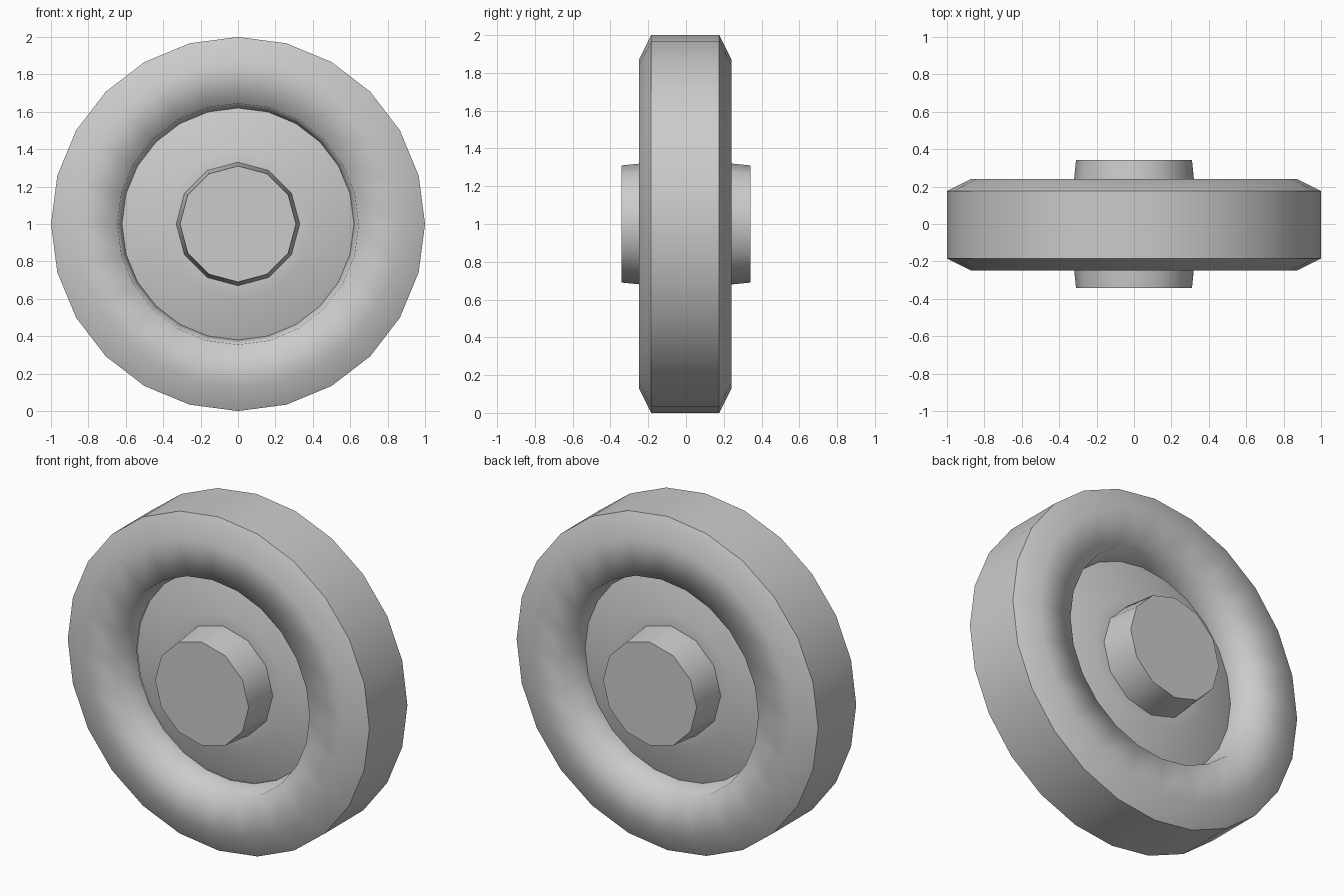
import bpy, bmesh
from math import sin, cos, pi, radians

if "Cube" in bpy.data.objects:
    bpy.data.objects.remove(bpy.data.objects["Cube"])

SIDES = 24


def lathe(name, profile, offset_y=0.0, sharp_rings=(), cap=False):
    """Spin (radius, y, sides) points around the axle; 12-sided rings get flat chords."""
    bm = bmesh.new()
    rings = []
    for r, y, sides in profile:
        ring = []
        for i in range(SIDES):
            k = cos(pi / 12) if sides == 12 and i % 2 else 1.0
            a = 2 * pi * i / SIDES
            ring.append(bm.verts.new((r * k * sin(a), y + offset_y, 1 + r * k * cos(a))))
        rings.append(ring)
    for lo, hi in zip(rings, rings[1:]):
        for i in range(SIDES):
            j = (i + 1) % SIDES
            bm.faces.new((lo[i], lo[j], hi[j], hi[i]))
    if cap:
        bm.faces.new(rings[0])
        bm.faces.new(rings[-1])
    bmesh.ops.recalc_face_normals(bm, faces=bm.faces)
    for f in bm.faces:
        f.smooth = True
    for n in sharp_rings:
        for i in range(SIDES):
            e = bm.edges.get((rings[n][i], rings[n][(i + 1) % SIDES]))
            e.smooth = False
    mesh = bpy.data.meshes.new(name)
    bm.to_mesh(mesh)
    bm.free()
    obj = bpy.data.objects.new(name, mesh)
    bpy.context.collection.objects.link(obj)
    return obj


def both_sides(half):
    return [(r, -y, s) for r, y, s in half] + [(r, y, s) for r, y, s in reversed(half)]


# Tyre: inner wall, lip, sidewall, bevel and tread, with crisp tread edges
tyre_half = [(0.62, 0.07, 24), (0.645, 0.24, 24), (0.87, 0.245, 24), (1.0, 0.18, 24)]
lathe("tyre", both_sides(tyre_half), -0.004, sharp_rings=(3, 4))


# Wheel disc with dished face, raised ring and tapered hub on each side
hub_half = [(0.31, 0.342, 12), (0.33, 0.142, 12), (0.40, 0.14, 12), (0.62, 0.07, 24)]
wheel = lathe("wheel_disc", both_sides(hub_half), cap=True)
bpy.context.view_layer.objects.active = wheel
wheel.select_set(True)
bpy.ops.object.shade_smooth_by_angle(angle=radians(35))
